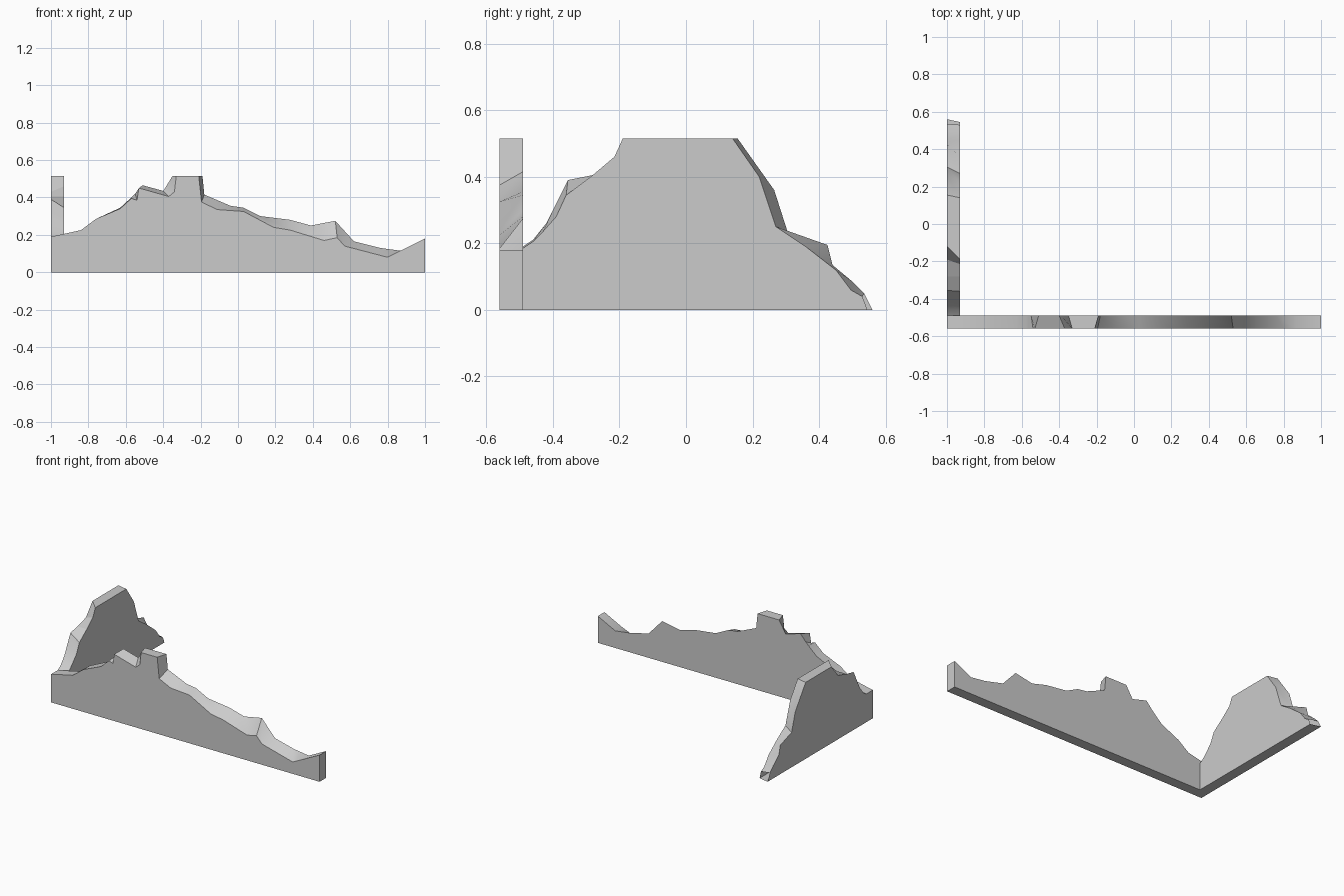
import bpy
import bmesh
import math

cube = bpy.data.objects.get("Cube")
if cube:
    bpy.data.objects.remove(cube, do_unlink=True)

# Plain stone colour shared by both walls
stone = bpy.data.materials.new("stone_grey")
stone.use_nodes = True
colour = (0.6, 0.6, 0.6, 1)
stone.diffuse_color = colour
shader = next(n for n in stone.node_tree.nodes if n.type == "BSDF_PRINCIPLED")
shader.inputs["Base Color"].default_value = colour


def broken_wall(name, stations, place_a, place_b, open_spans=()):
    """Join two ragged wall outlines, given as (along, height, along, height)."""
    bm = bmesh.new()
    side_a = [bm.verts.new(place_a(s[0], s[1])) for s in stations]
    side_b = [bm.verts.new(place_b(s[2], s[3])) for s in stations]
    bm.faces.new(side_a)
    bm.faces.new(list(reversed(side_b)))
    count = len(stations)
    for i in range(count):
        if i in open_spans:
            continue
        j = (i + 1) % count
        bm.faces.new((side_a[j], side_a[i], side_b[i], side_b[j]))
    bmesh.ops.recalc_face_normals(bm, faces=bm.faces)
    mesh = bpy.data.meshes.new(name)
    bm.to_mesh(mesh)
    bm.free()
    mesh.materials.append(stone)
    wall = bpy.data.objects.new(name, mesh)
    bpy.context.collection.objects.link(wall)
    bpy.ops.object.select_all(action="DESELECT")
    wall.select_set(True)
    bpy.context.view_layer.objects.active = wall
    bpy.ops.object.shade_smooth_by_angle(angle=math.radians(30))
    return wall


# Long front wall: front outline, then back outline
FRONT_Y, INNER_Y = -.56, -.49
long_outline = [
    (-1, 0, -1, 0),
    (-1, .19, -1, .19),
    (-.84, .225, -.84, .225),
    (-.76, .285, -.76, .285),
    (-.63, .34, -.63, .345),
    (-.57, .395, -.57, .4),
    (-.54, .385, -.55, .42),
    (-.53, .45, -.51, .465),
    (-.37, .405, -.4, .435),
    (-.34, .43, -.39, .45),
    (-.33, .515, -.35, .515),
    (-.21, .515, -.19, .515),
    (-.195, .375, -.18, .415),
    (-.11, .335, -.04, .355),
    (.03, .325, .03, .345),
    (.19, .24, .12, .3),
    (.28, .225, .28, .28),
    (.46, .17, .39, .25),
    (.53, .185, .52, .275),
    (.57, .14, .62, .165),
    (.8, .08, .76, .13),
    (.87, .115, .87, .115),
    (1, .18, 1, .18),
    (1, 0, 1, 0),
]
broken_wall("long_wall", long_outline,
            lambda along, height: (along, FRONT_Y, height),
            lambda along, height: (along, INNER_Y, height))

# Side wall: outer outline, then inner outline
OUTER_X, INNER_X = -1, -.93
side_outline = [
    (INNER_Y, 0, INNER_Y, 0),
    (INNER_Y, .19, INNER_Y, .185),
    (-.46, .21, -.46, .205),
    (-.42, .26, -.43, .235),
    (-.39, .32, -.39, .28),
    (-.355, .39, -.36, .345),
    (-.28, .405, -.28, .405),
    (-.19, .43, -.215, .46),
    (-.12, .515, -.19, .515),
    (.155, .515, .14, .515),
    (.265, .36, .22, .4),
    (.305, .235, .27, .25),
    (.425, .195, .36, .19),
    (.44, .135, .45, .12),
    (.5, .085, .495, .06),
    (.535, .05, .53, .04),
    (.56, 0, .545, 0),
]
# The hidden joint and the split far tip are left open
broken_wall("side_wall", side_outline,
            lambda along, height: (OUTER_X, along, height),
            lambda along, height: (INNER_X, along, height),
            open_spans=(0, len(side_outline) - 2))
